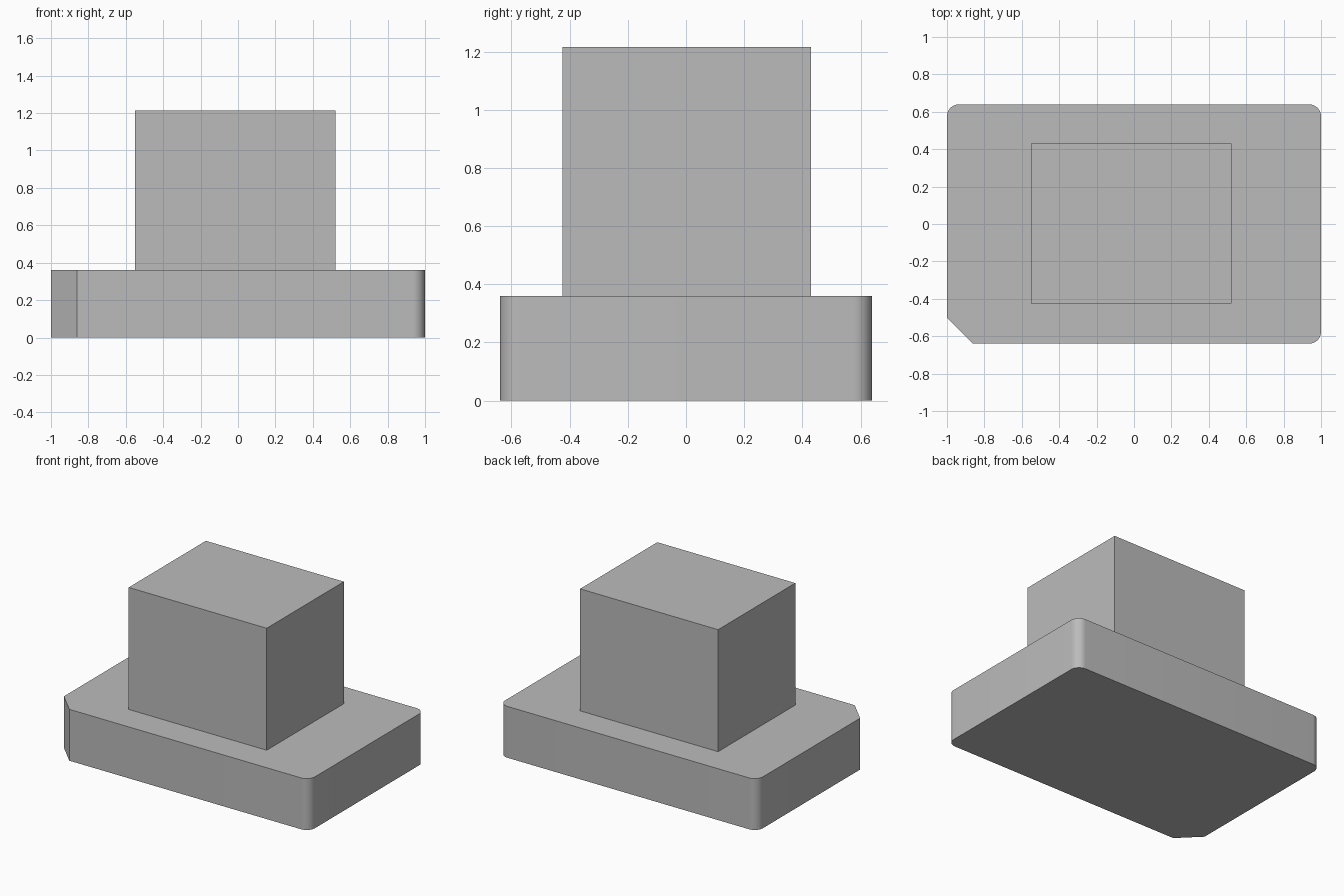
import bpy
import bmesh
from math import cos, sin, pi, radians

cube = bpy.data.objects.get("Cube")
if cube:
    bpy.data.objects.remove(cube, do_unlink=True)

# Plain grey
GREY = (0.5, 0.5, 0.5, 1.0)
grey = bpy.data.materials.new("grey")
grey.use_nodes = True
grey.diffuse_color = GREY
grey.node_tree.nodes["Principled BSDF"].inputs["Base Color"].default_value = GREY


def extrude_outline(name, outline, bottom, top):
    """Solid prism from a counter-clockwise outline."""
    bm = bmesh.new()
    floor = bm.faces.new([bm.verts.new((x, y, bottom)) for x, y in outline])
    result = bmesh.ops.extrude_face_region(bm, geom=[floor], use_keep_orig=True)
    for item in result["geom"]:
        if isinstance(item, bmesh.types.BMVert):
            item.co.z = top
    bmesh.ops.recalc_face_normals(bm, faces=bm.faces)
    mesh = bpy.data.meshes.new(name)
    bm.to_mesh(mesh)
    bm.free()
    mesh.materials.append(grey)
    obj = bpy.data.objects.new(name, mesh)
    bpy.context.collection.objects.link(obj)
    return obj


def rounded_corner(x, y, radius, start, steps=12):
    """Quarter arc around a centre point."""
    return [(x + radius * cos(start + pi / 2 * i / steps),
             y + radius * sin(start + pi / 2 * i / steps)) for i in range(steps + 1)]


# Base plate: three rounded corners and one cut corner
half_x, half_y, radius, cut = 1.0, 0.64, 0.065, 0.14
cx, cy = half_x - radius, half_y - radius
outline = [(-half_x, -half_y + cut), (-half_x + cut, -half_y)]
for x, y, start in ((cx, -cy, -pi / 2), (cx, cy, 0), (-cx, cy, pi / 2)):
    outline += rounded_corner(x, y, radius, start)
base = extrude_outline("base_plate", outline, 0, 0.36)

# Upright block, slightly off centre
left, right, front, back = -0.55, 0.52, -0.425, 0.43
extrude_outline("upper_block",
                [(left, front), (right, front), (right, back), (left, back)],
                0.36, 1.215)

# Smooth the rounded corners only
bpy.ops.object.select_all(action="DESELECT")
base.select_set(True)
bpy.context.view_layer.objects.active = base
bpy.ops.object.shade_smooth_by_angle(angle=radians(30))
